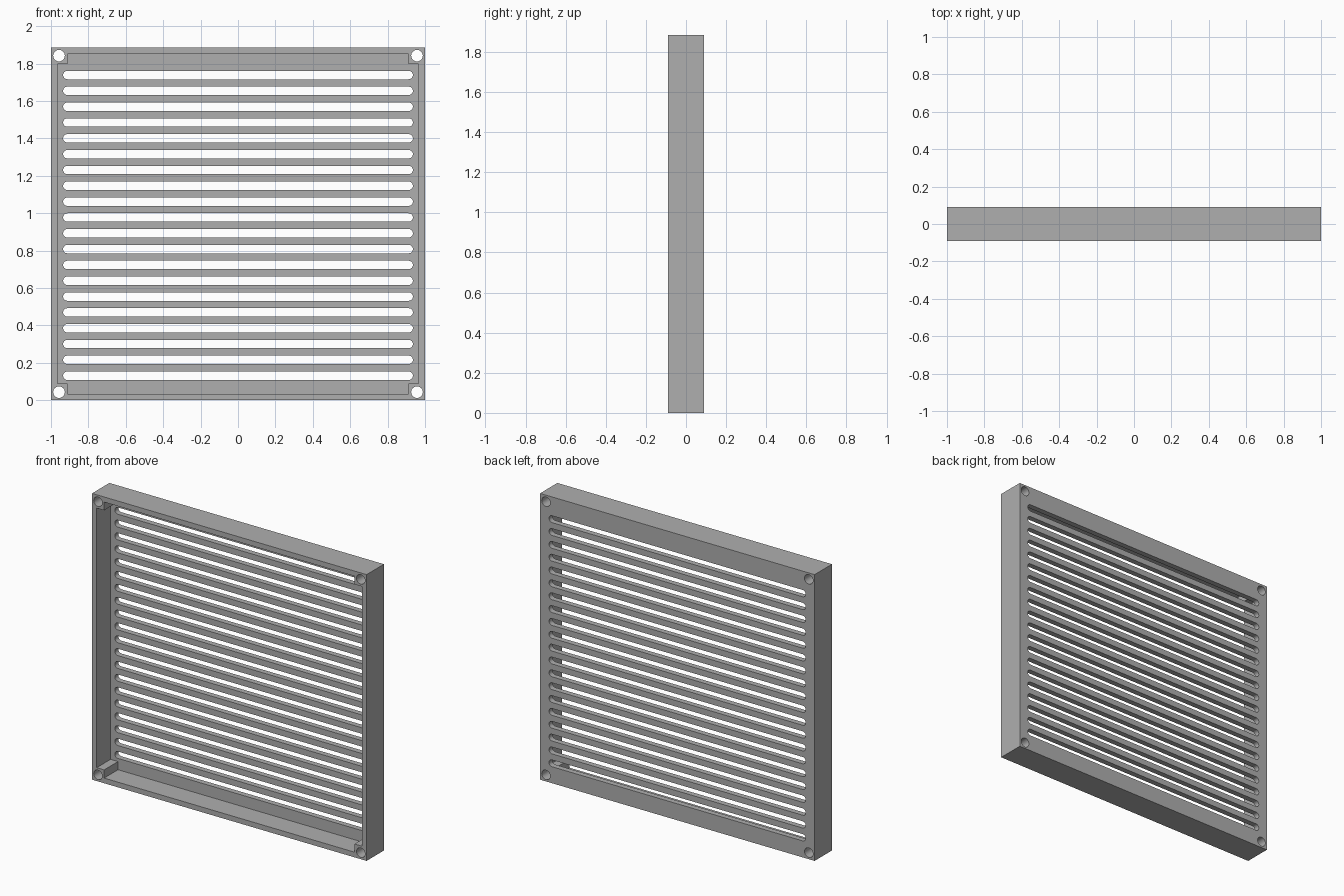
import bpy
import bmesh
from math import cos, sin, pi

W, D, H = 2.0, 0.18, 1.885          # overall size
WALL, PLATE = 0.034, 0.036          # rim and grille plate thickness
BOSS = 0.088                        # corner screw block size
HOLE_R, HOLE_IN = 0.031, 0.043      # screw hole radius and inset
SLOTS, SLOT_Z, PITCH = 20, 0.131, 0.0846
SLOT_X, SLOT_R = 0.935, 0.0225      # slot half length and end radius

if "Cube" in bpy.data.objects:
    bpy.data.objects.remove(bpy.data.objects["Cube"])

gray = bpy.data.materials.new("medium_gray")
gray.use_nodes = True
color = (0.43, 0.43, 0.43, 1)
gray.diffuse_color = color
gray.node_tree.nodes["Principled BSDF"].inputs["Base Color"].default_value = color


def prism(name, profiles, y0, y1):
    """Extrude closed x-z outlines from y0 to y1."""
    bm = bmesh.new()
    for points in profiles:
        face = bm.faces.new([bm.verts.new((x, y0, z)) for x, z in points])
        ext = bmesh.ops.extrude_face_region(bm, geom=[face])
        verts = [v for v in ext["geom"] if isinstance(v, bmesh.types.BMVert)]
        bmesh.ops.translate(bm, verts=verts, vec=(0, y1 - y0, 0))
    bmesh.ops.recalc_face_normals(bm, faces=bm.faces)
    mesh = bpy.data.meshes.new(name)
    bm.to_mesh(mesh)
    bm.free()
    mesh.materials.append(gray)
    obj = bpy.data.objects.new(name, mesh)
    bpy.context.collection.objects.link(obj)
    return obj


def arc(cx, cz, r, start, sweep, n):
    return [(cx + r * cos(start + sweep * i / n), cz + r * sin(start + sweep * i / n))
            for i in range(n + 1)]


def slot(z):
    return (arc(SLOT_X - SLOT_R, z, SLOT_R, -pi / 2, pi, 12)
            + arc(SLOT_R - SLOT_X, z, SLOT_R, pi / 2, pi, 12))


# Solid block that becomes the vent cover
hw = W / 2
cover = prism("vent_cover", [[(-hw, 0), (hw, 0), (hw, H), (-hw, H)]], -D / 2, D / 2)

# Front recess outline, notched around the four screw blocks
a, b = hw - WALL, hw - BOSS
c, d = H / 2 - WALL, H / 2 - BOSS
quarter = [(a, d), (b, d), (b, c)]
outline = (quarter + [(-x, z) for x, z in reversed(quarter)]
           + [(-x, -z) for x, z in quarter] + [(x, -z) for x, z in reversed(quarter)])
recess = prism("recess_cutter", [[(x, z + H / 2) for x, z in outline]],
               -D, D / 2 - PLATE)

# Louvre slots and corner screw holes, cut right through
slots = prism("slot_cutter", [slot(SLOT_Z + PITCH * i) for i in range(SLOTS)], -D, D)
holes = prism("screw_hole_cutter",
              [arc(sx * (hw - HOLE_IN), z, HOLE_R, 0, 2 * pi, 32)[:-1]
               for sx in (-1, 1) for z in (HOLE_IN, H - HOLE_IN)], -D, D)

cutters = [recess, slots, holes]
for cutter in cutters:
    cutter.hide_render = True
    mod = cover.modifiers.new(cutter.name, "BOOLEAN")
    mod.operation = "DIFFERENCE"
    mod.solver = "EXACT"
    mod.object = cutter

# Apply the cuts, then drop the cutters
bpy.context.view_layer.objects.active = cover
cover.select_set(True)
for mod in list(cover.modifiers):
    bpy.ops.object.modifier_apply(modifier=mod.name)
for cutter in cutters:
    bpy.data.objects.remove(cutter)
bpy.ops.object.shade_smooth_by_angle()
